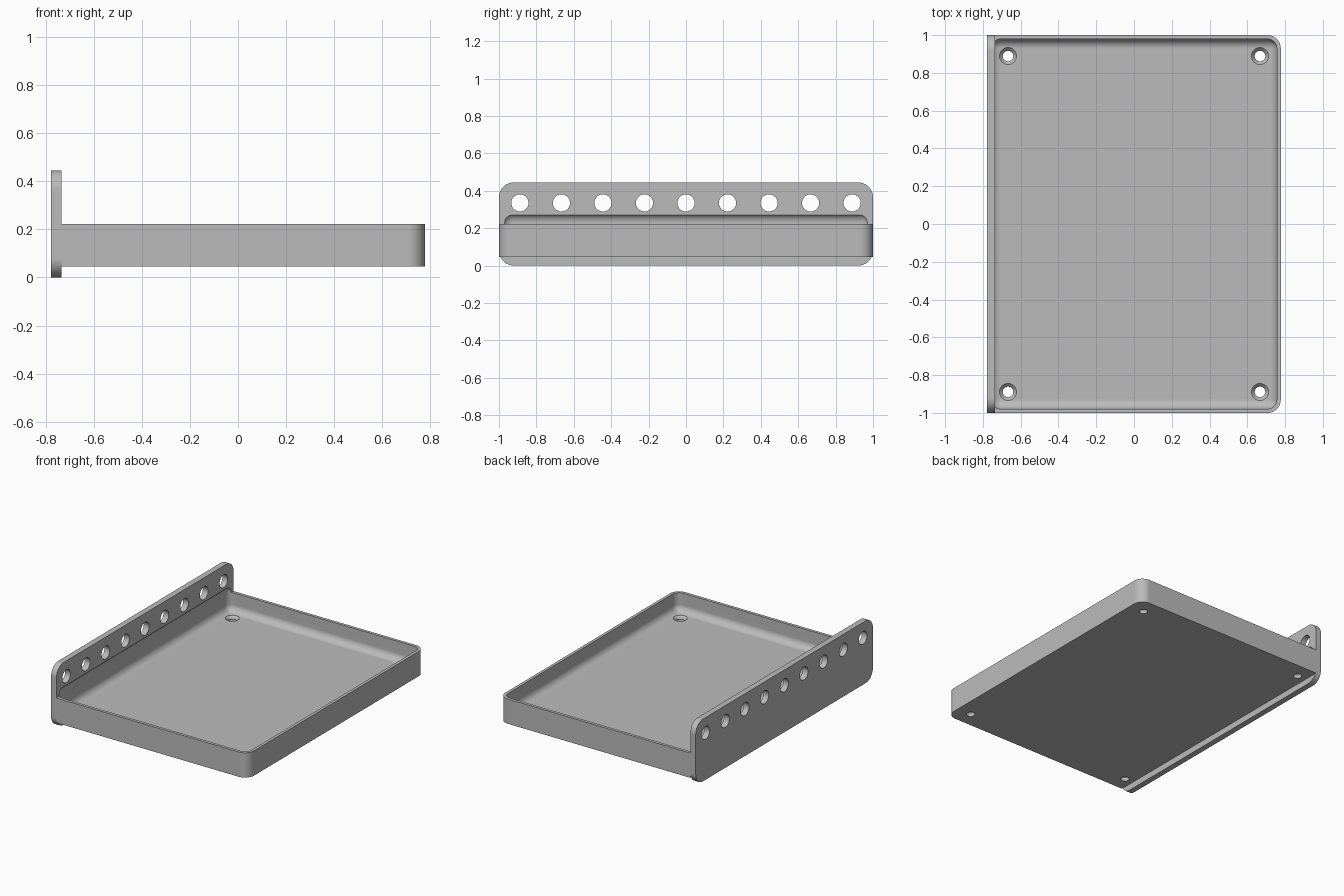
import bpy, bmesh, math
from mathutils import Matrix, Vector

if "Cube" in bpy.data.objects:
    bpy.data.objects.remove(bpy.data.objects["Cube"], do_unlink=True)

grey = bpy.data.materials.new("plain grey")
grey.use_nodes = True
colour = (0.5, 0.5, 0.5, 1)
grey.diffuse_color = colour
grey.node_tree.nodes["Principled BSDF"].inputs["Base Color"].default_value = colour


def make_object(name, bm):
    mesh = bpy.data.meshes.new(name)
    bmesh.ops.recalc_face_normals(bm, faces=bm.faces)
    bm.to_mesh(mesh)
    bm.free()
    mesh.materials.append(grey)
    obj = bpy.data.objects.new(name, mesh)
    bpy.context.collection.objects.link(obj)
    return obj


def rounded_box(name, low, high, radius, pick):
    """Box between two corners; edges accepted by pick(direction, middle) are rounded."""
    low, high = Vector(low), Vector(high)
    size = high - low
    bm = bmesh.new()
    bmesh.ops.create_cube(bm, size=1, matrix=Matrix.Translation((low + high) / 2)
                          @ Matrix.Diagonal((*size, 1)))
    edges = [e for e in bm.edges
             if pick((e.verts[0].co - e.verts[1].co).normalized(),
                     (e.verts[0].co + e.verts[1].co) / 2)]
    bmesh.ops.bevel(bm, geom=edges, offset=radius, segments=10, profile=0.5,
                    affect='EDGES')
    return make_object(name, bm)


def add_cone(bm, centre, r_low, r_high, depth, turn=Matrix()):
    bmesh.ops.create_cone(bm, cap_ends=True, segments=40, radius1=r_low, radius2=r_high,
                          depth=depth, matrix=Matrix.Translation(centre) @ turn)


def cut(target, cutter):
    mod = target.modifiers.new("cut", 'BOOLEAN')
    mod.operation, mod.solver, mod.object = 'DIFFERENCE', 'EXACT', cutter
    bpy.context.view_layer.objects.active = target
    bpy.ops.object.modifier_apply(modifier=mod.name)


HALF_X, PLATE_IN, FLOOR, BASE, RIM = 0.777, -0.735, 0.089, 0.045, 0.222

# Upright plate and tray body
plate = rounded_box("mounting_plate", (-HALF_X, -1, 0), (PLATE_IN, 1, 0.445), 0.08,
                    lambda d, m: abs(d.x) > 0.9)
tray = rounded_box("tray", (PLATE_IN, -1, BASE), (HALF_X, 1, RIM), 0.07,
                   lambda d, m: abs(d.z) > 0.9 and m.x > 0)

# Pocket with rounded edges, which also bites into the plate
pocket = rounded_box("pocket_cutter", (-0.756, -0.979, FLOOR), (0.756, 0.979, 0.28), 0.05,
                     lambda d, m: True)

# Row of holes through the plate
bm = bmesh.new()
for i in range(-4, 5):
    add_cone(bm, (-HALF_X, i * 0.222, 0.335), 0.046, 0.046, 0.3,
             Matrix.Rotation(math.pi / 2, 4, 'Y'))
row_holes = make_object("row_hole_cutter", bm)

# Countersunk screw holes in the tray corners
drills, sinks = bmesh.new(), bmesh.new()
for x in (-0.667, 0.667):
    for y in (-0.889, 0.889):
        add_cone(drills, (x, y, FLOOR), 0.028, 0.028, 0.2)
        add_cone(sinks, (x, y, FLOOR), 0.028, 0.062, 0.036)
screw_holes = make_object("screw_hole_cutter", drills)
countersinks = make_object("countersink_cutter", sinks)

for cutter in (pocket, screw_holes, countersinks):
    cut(tray, cutter)
for cutter in (pocket, row_holes):
    cut(plate, cutter)
for cutter in (pocket, row_holes, screw_holes, countersinks):
    bpy.data.objects.remove(cutter, do_unlink=True)

# Smooth fillets with crisp edges and flat large faces
for obj in (plate, tray):
    bpy.ops.object.select_all(action='DESELECT')
    obj.select_set(True)
    bpy.context.view_layer.objects.active = obj
    bpy.ops.object.shade_smooth_by_angle(angle=math.radians(30))
    weighted = obj.modifiers.new("even normals", 'WEIGHTED_NORMAL')
    weighted.keep_sharp = True
